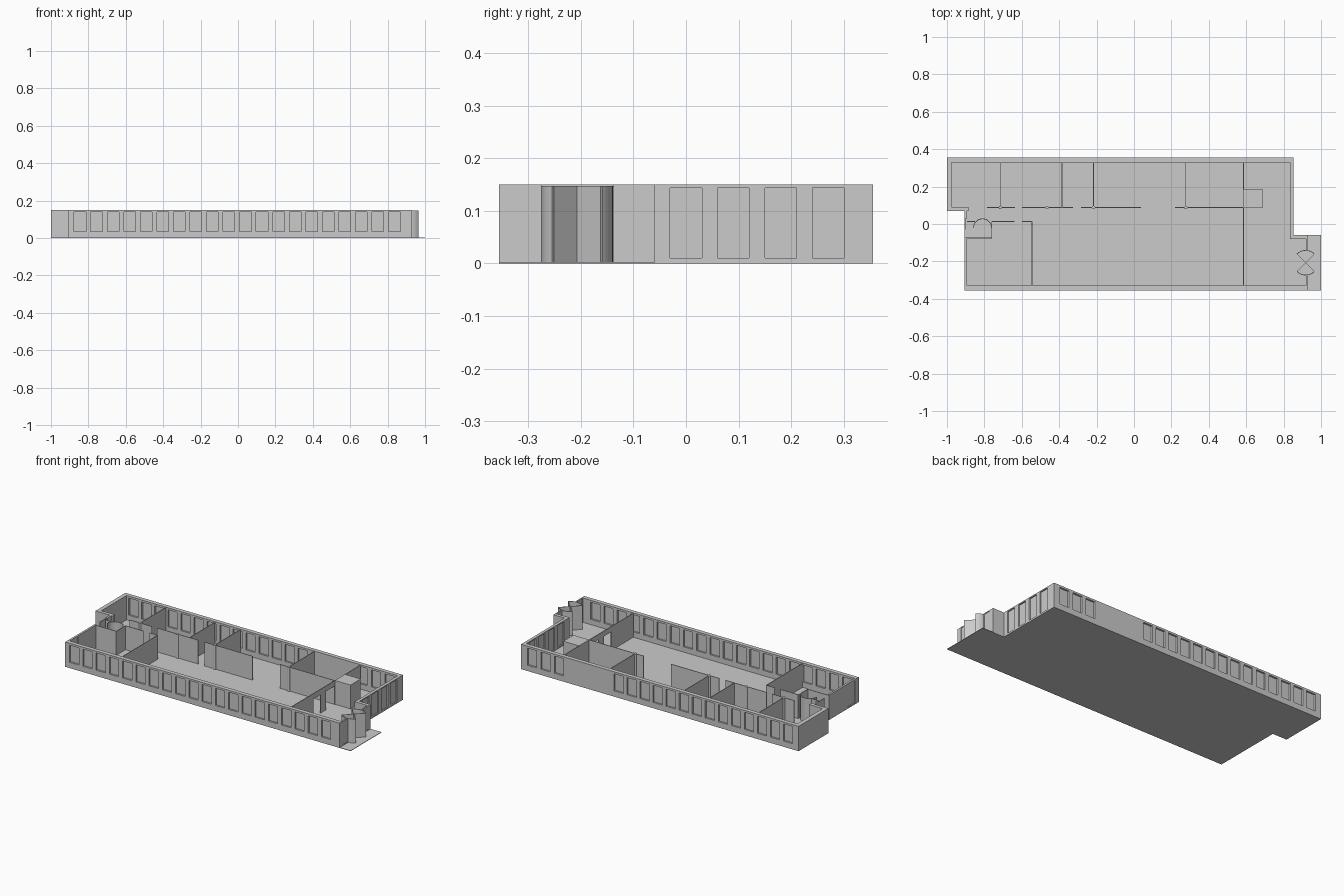
import bpy, bmesh, math

if "Cube" in bpy.data.objects:
    bpy.data.objects.remove(bpy.data.objects["Cube"])

H = 0.15          # wall height
T = 0.003         # floor thickness
PH = 0.147        # partition height


def finish(name, bm):
    me = bpy.data.meshes.new(name)
    bm.normal_update()
    bm.to_mesh(me)
    bm.free()
    ob = bpy.data.objects.new(name, me)
    bpy.context.collection.objects.link(ob)
    return ob


def add_box(bm, x0, x1, y0, y1, z0, z1):
    r = bmesh.ops.create_cube(bm, size=1)
    for v in r["verts"]:
        v.co.x = x0 if v.co.x < 0 else x1
        v.co.y = y0 if v.co.y < 0 else y1
        v.co.z = z0 if v.co.z < 0 else z1


def boxes(name, items):
    bm = bmesh.new()
    for b in items:
        add_box(bm, *b)
    return finish(name, bm)


def window_wall(name, axis, a, b, start, end, centres, w, z0, z1, pane=0.004):
    """Wall running along axis from start to end, thickness a..b, with glazed openings."""
    out = []

    def put(s, e, lo, hi, c=a, d=b):
        out.append((s, e, c, d, lo, hi) if axis == "x" else (c, d, s, e, lo, hi))
    m = (a + b) / 2
    cur = start
    for c in sorted(centres):
        l, r = c - w / 2, c + w / 2
        put(cur, l, T, H)
        put(l, r, T, z0)
        put(l, r, z1, H)
        put(l, r, z0, z1, m - pane / 2, m + pane / 2)
        cur = r
    put(cur, end, T, H)
    return boxes(name, out)


def arc_wall(name, cx, cy, r, a0, a1, n=12, t=0.004, z1=PH):
    """Thin curved wall between two angles in degrees."""
    bm = bmesh.new()
    rings = []
    for i in range(n + 1):
        a = math.radians(a0 + (a1 - a0) * i / n)
        c, s = math.cos(a), math.sin(a)
        rings.append([bm.verts.new((cx + q * c, cy + q * s, z))
                      for q, z in ((r - t, T), (r, T), (r, z1), (r - t, z1))])
    for p, q in zip(rings, rings[1:]):
        for k in range(4):
            j = (k + 1) % 4
            bm.faces.new((p[k], q[k], q[j], p[j]))
    bm.faces.new(rings[0])
    bm.faces.new(rings[-1][::-1])
    bmesh.ops.recalc_face_normals(bm, faces=bm.faces)
    return finish(name, bm)


# floor slab following the stepped outline
outline = [(-1, 0.07), (-0.905, 0.07), (-0.905, -0.355), (1, -0.355),
           (1, -0.06), (0.853, -0.06), (0.853, 0.355), (-1, 0.355)]
bm = bmesh.new()
base = bm.faces.new([bm.verts.new((x, y, 0)) for x, y in outline])
ext = bmesh.ops.extrude_face_region(bm, geom=[base])
for v in ext["geom"]:
    if isinstance(v, bmesh.types.BMVert):
        v.co.z = T
bmesh.ops.recalc_face_normals(bm, faces=bm.faces)
finish("floor_slab", bm)

# outer walls with windows
window_wall("front_wall", "x", -0.355, -0.33, -0.905, 0.928,
            [-0.845 + 0.0885 * i for i in range(20)], 0.062, 0.035, 0.138)
window_wall("back_wall", "x", 0.33, 0.355, -1, 0.853,
            [-0.93 + 0.087 * i for i in range(14)] + [0.60, 0.69, 0.78],
            0.062, 0.035, 0.138)
window_wall("right_wall", "y", 0.835, 0.853, -0.08, 0.33,
            [0.0 + 0.09 * i for i in range(4)], 0.06, 0.01, 0.143)
window_wall("left_wall", "y", -0.905, -0.893, -0.33, -0.075,
            [-0.285], 0.07, 0.01, 0.143)
boxes("wing_walls", [(-1, -0.975, 0.07, 0.33, T, H),
                     (-0.975, -0.885, 0.07, 0.09, T, H),
                     (-0.905, -0.893, 0.03, 0.07, T, H)])

# entrance front with glazed side panels
boxes("entrance_return_wall", [(0.853, 0.928, -0.08, -0.06, T, H)])
for n, lo, hi in (("entrance_panel_front", -0.33, -0.275),
                  ("entrance_panel_back", -0.138, -0.08)):
    window_wall(n, "y", 0.92, 0.928, lo, hi, [(lo + hi) / 2],
                hi - lo - 0.008, 0.008, 0.145, 0.003)

# revolving door: two curved shells and crossed leaves
cx, cy, r = 0.918, -0.207, 0.068
arc_wall("door_shell_back", cx, cy, r, 45, 135)
arc_wall("door_shell_front", cx, cy, r, 225, 315)
for i, ang in enumerate((45, -45)):
    leaf = boxes("door_leaf_%d" % (i + 1), [(-r + 0.004, r - 0.004, -0.0015, 0.0015, T, PH)])
    leaf.location = (cx, cy, 0)
    leaf.rotation_euler.z = math.radians(ang)

# corridor partitions and room dividers
h = 0.002


def along_x(y, x0, x1, z0=T):
    return (x0, x1, y - h, y + h, z0, PH)


def along_y(x, y0, y1, z0=T):
    return (x - h, x + h, y0, y1, z0, PH)


boxes("corridor_partitions", [along_x(0.088, a, b) for a, b in
      ((-0.785, -0.636), (-0.6, -0.326), (-0.283, 0.037), (0.22, 0.585))])
boxes("room_dividers", [along_y(x, 0.088, 0.33) for x in (-0.715, -0.385, -0.217, 0.277)]
      + [along_y(0.585, 0.185, 0.33)])
boxes("lobby_partition", [along_y(0.585, -0.33, -0.12), along_y(0.585, -0.05, 0.0),
                          along_y(0.585, -0.12, -0.05, 0.115),
                          along_y(0.585, 0.0, 0.088, 0.115)])
boxes("left_room_partitions", [along_y(-0.545, -0.33, 0.013), along_x(0.013, -0.6, -0.545),
                               along_x(0.013, -0.76, -0.64)])

# service block
boxes("service_block", [(0.585, 0.69, 0.088, 0.185, T, PH)])

# rear porch with curved screen
boxes("porch_walls", [along_x(-0.075, -0.905, -0.76), along_y(-0.76, -0.075, 0.013),
                      along_x(0.013, -0.893, -0.85), along_y(-0.902, -0.03, 0.03)])
arc_wall("porch_curved_screen", -0.81, -0.02, 0.05, 0, 180, 16)

# round columns
for i, x in enumerate((-0.715, -0.465, -0.217, 0.277)):
    bm = bmesh.new()
    bmesh.ops.create_cone(bm, cap_ends=True, segments=16, radius1=0.009, radius2=0.009, depth=PH - T)
    bmesh.ops.translate(bm, vec=(x, 0.088, (PH + T) / 2), verts=bm.verts)
    finish("column_%d" % (i + 1), bm)
